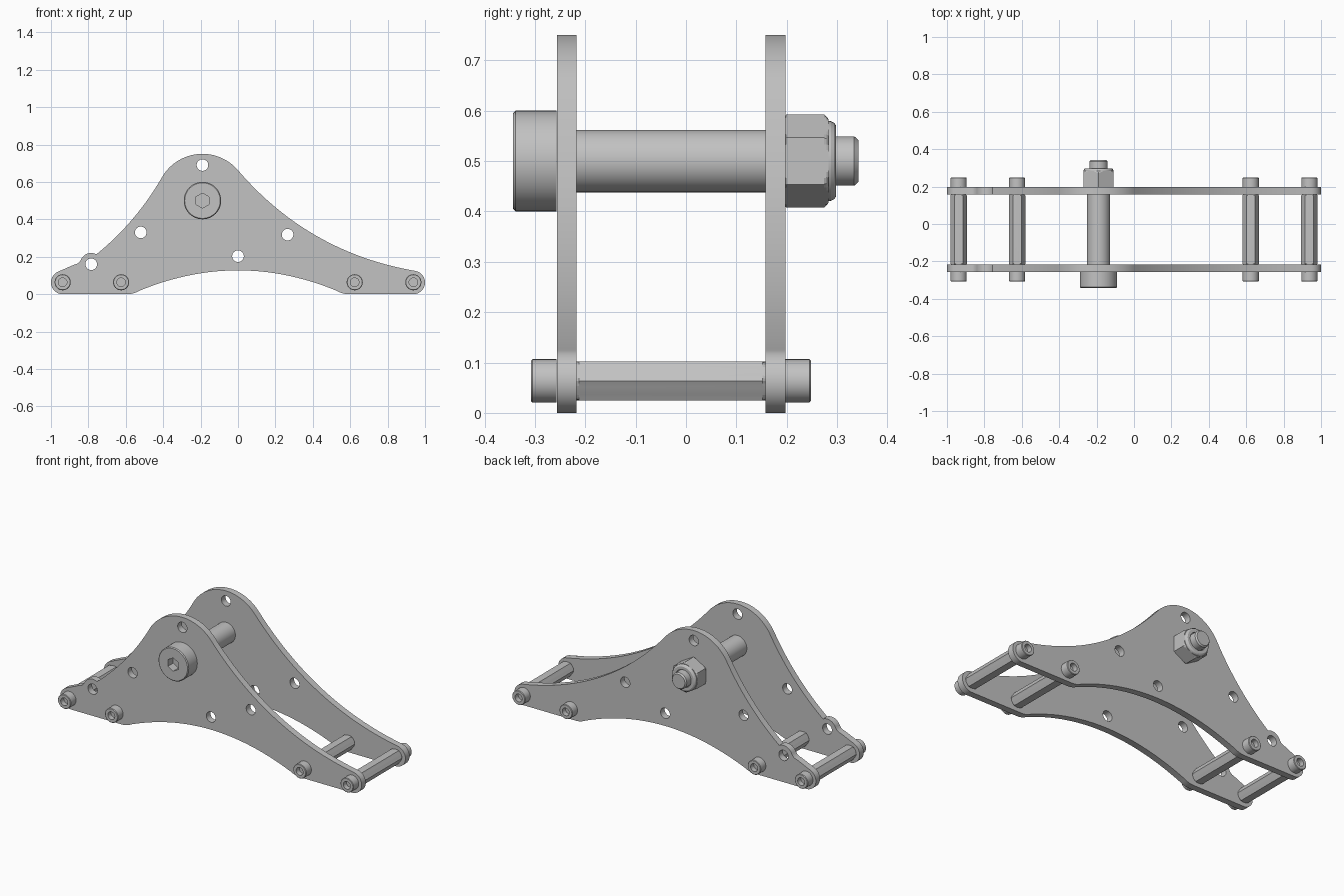
import bpy, bmesh
from math import sin, cos, pi, radians
from mathutils import Vector

if "Cube" in bpy.data.objects:
    bpy.data.objects.remove(bpy.data.objects["Cube"], do_unlink=True)

GREY = (0.54, 0.54, 0.54, 1)
metal = bpy.data.materials.new("grey metal")
metal.use_nodes = True
metal.diffuse_color = GREY
metal.node_tree.nodes["Principled BSDF"].inputs["Base Color"].default_value = GREY


def finish(obj):
    bpy.ops.object.select_all(action='DESELECT')
    obj.select_set(True)
    bpy.context.view_layer.objects.active = obj
    bpy.ops.object.shade_smooth_by_angle(angle=radians(12))


def circ(x, z, r, a0, a1, n=24):
    """Arc about a centre, in degrees."""
    return [Vector((x + r * cos(radians(a0 + (a1 - a0) * i / n)),
                    z + r * sin(radians(a0 + (a1 - a0) * i / n)))) for i in range(n + 1)]


def bow(p, q, sag, n=24):
    """Shallow curve from p to q, bulging left of the travel by sag."""
    p, q = Vector(p), Vector(q)
    d = (q - p).normalized()
    c = (p + q) / 2 + Vector((-d.y, d.x)) * sag * 2
    return [p * (1 - t) ** 2 + c * 2 * t * (1 - t) + q * t * t
            for t in (i / n for i in range(n + 1))]


def plate(name, y, loops):
    """Flat plate with holes: a filled 2D curve turned into a mesh."""
    cu = bpy.data.curves.new(name, 'CURVE')
    cu.dimensions = '2D'
    cu.fill_mode = 'BOTH'
    cu.extrude = 0.0197
    for pts in loops:
        s = cu.splines.new('POLY')
        s.points.add(len(pts) - 1)
        for sp, v in zip(s.points, pts):
            sp.co = (v.x, v.y, 0, 1)
        s.use_cyclic_u = True
    tmp = bpy.data.objects.new(name + "_curve", cu)
    bpy.context.collection.objects.link(tmp)
    bpy.context.view_layer.update()
    me = bpy.data.meshes.new_from_object(
        tmp.evaluated_get(bpy.context.evaluated_depsgraph_get()))
    bpy.data.objects.remove(tmp, do_unlink=True)
    bm = bmesh.new()
    bm.from_mesh(me)
    bmesh.ops.remove_doubles(bm, verts=bm.verts, dist=0.0002)
    bmesh.ops.recalc_face_normals(bm, faces=bm.faces)
    bm.to_mesh(me)
    bm.free()
    me.materials.clear()
    me.materials.append(metal)
    ob = bpy.data.objects.new(name, me)
    bpy.context.collection.objects.link(ob)
    ob.rotation_euler.x = pi / 2
    ob.location.y = y
    finish(ob)


def turned(name, x, z, rings, twist=0, seg=48):
    """Part along y from rings (y, circle radius, hexagon corner radius)."""
    bm = bmesh.new()
    loops = []
    for y, r, hexa in rings:
        loop = []
        for i in range(seg):
            a = 2 * pi * i / seg
            h = hexa * cos(pi / 6) / cos((a - twist) % (pi / 3) - pi / 6)
            k = min(r, h)
            loop.append(bm.verts.new((k * sin(a), y, k * cos(a))))
        loops.append(loop)
    for a, b in zip(loops, loops[1:]):
        for i in range(seg):
            j = (i + 1) % seg
            bm.faces.new((a[i], a[j], b[j], b[i]))
    bm.faces.new(loops[0])
    bm.faces.new(loops[-1])
    bmesh.ops.recalc_face_normals(bm, faces=bm.faces)
    me = bpy.data.meshes.new(name)
    bm.to_mesh(me)
    bm.free()
    me.materials.append(metal)
    ob = bpy.data.objects.new(name, me)
    ob.location = (x, 0, z)
    bpy.context.collection.objects.link(ob)
    finish(ob)


BIG = 9  # no limit from this shape


def socket_head(name, x, z, y0, y1, r, bevel, socket, depth):
    """Cap screw head from the plate at y0 to its face at y1; socket is (circle, hexagon)."""
    s = 1 if y1 > y0 else -1
    turned(name, x, z, [(y0, r, BIG), (y1 - s * bevel, r, BIG), (y1, r - bevel, BIG),
                        (y1, *socket), (y1 - s * depth, *socket)])


# Side plates
head = circ(-0.19, 0.5, 0.25, 40, 150, 40)
right_end = circ(0.9375, 0.0625, 0.0625, -90, 79)
left_end = circ(-0.9375, 0.0625, 0.0625, 115, 270)
bump = circ(-0.785, 0.16, 0.06, 62, 155)
outline = (bow((-0.59, 0), (-0.53, 0.017), -0.004, 6)
           + bow((-0.53, 0.017), (0.53, 0.017), 0.11, 40)[1:]
           + bow((0.53, 0.017), (0.59, 0), -0.004, 6)[1:]
           + right_end
           + bow(right_end[-1], head[0], 0.098, 40)[1:-1]
           + head
           + bow(head[-1], bump[0], 0.025)[1:-1]
           + bump
           + bow(bump[-1], (-0.875, 0.158), 0.006, 6)[1:]
           + left_end[:-1] + [Vector((-0.9375, 0))])
holes = [circ(x, z, 0.031, 0, 360, 40)[:-1] for x, z in
         ((-0.19, 0.69), (-0.52, 0.33), (-0.785, 0.16), (0, 0.203), (0.265, 0.318))]
plate("front_plate", -0.2367, [outline] + holes)
plate("back_plate", 0.1778, [outline] + holes)

# Main bolt
BX, BZ = -0.19, 0.5
socket_head("bolt_head", BX, BZ, -0.257, -0.343, 0.1, 0.005, (BIG, 0.04), 0.05)
turned("bolt_shaft", BX, BZ, [(-0.22, 0.062, BIG), (0.16, 0.062, BIG)])
turned("bolt_tip", BX, BZ, [(0.19, 0.049, BIG), (0.334, 0.049, BIG), (0.342, 0.042, BIG)])

# Lock nut with chamfered corners and a rounded collar
turned("lock_nut", BX, BZ, [(0.197, 0.089, 0.0925), (0.199, BIG, 0.0925), (0.274, BIG, 0.0925),
                            (0.279, 0.088, 0.0925), (0.283, 0.083, 0.0925)])
turned("nut_collar", BX, BZ, [(0.28, 0.08, BIG), (0.288, 0.079, BIG), (0.294, 0.076, BIG),
                              (0.298, 0.07, BIG), (0.298, 0.053, BIG), (0.285, 0.053, BIG)])

# Hexagonal spacers, each held by a screw at both ends
for n, x in enumerate((-0.9375, -0.625, 0.624, 0.9375), 1):
    turned(f"spacer_{n}", x, 0.0635,
           [(-0.218, 0.039, 0.0445), (-0.212, BIG, 0.0445), (0.152, BIG, 0.0445),
            (0.158, 0.039, 0.0445)], twist=pi / 6)
    for side, y0, y1 in (("front", -0.257, -0.308), ("back", 0.197, 0.248)):
        socket_head(f"{side}_screw_{n}", x, 0.0635, y0, y1, 0.043, 0.003, (0.023, BIG), 0.03)
